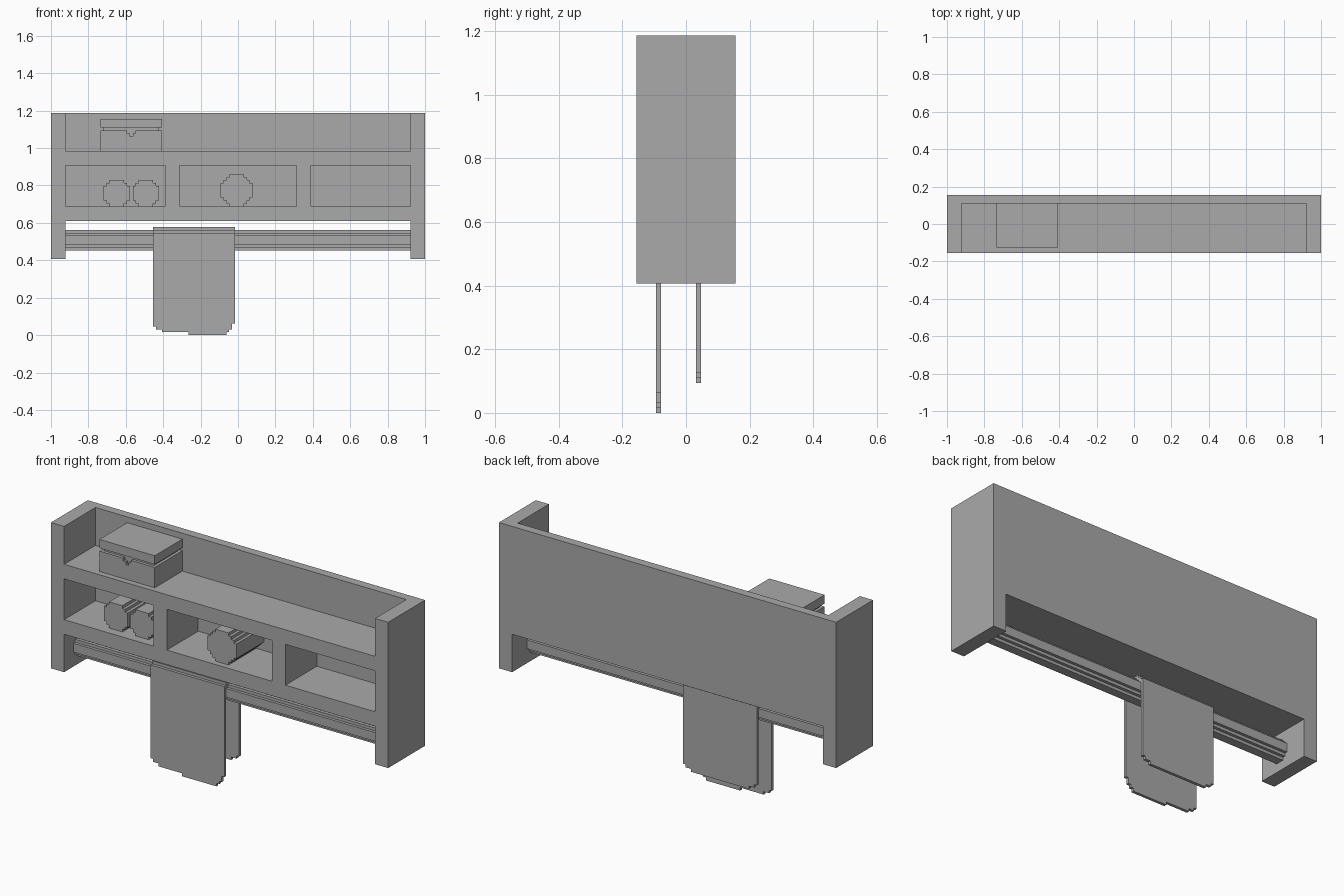
import bpy
import bmesh

U = 1 / 64  # size of one block step

if "Cube" in bpy.data.objects:
    bpy.data.objects.remove(bpy.data.objects["Cube"], do_unlink=True)

grey = bpy.data.materials.new("plain grey")
grey.use_nodes = True
colour = (0.4, 0.4, 0.4, 1)
grey.diffuse_color = colour
grey.node_tree.nodes["Principled BSDF"].inputs["Base Color"].default_value = colour


def prism(name, rows, start, end, axis="y"):
    """Extrude a stepped outline; rows are (low, high, left, right), bottom up."""
    outline = []
    for low, high, left, right in rows:
        outline += [(right, low), (right, high)]
    for low, high, left, right in reversed(rows):
        outline += [(left, high), (left, low)]
    points = []
    for p in outline:
        if p not in points:
            points.append(p)
    bm = bmesh.new()
    verts = []
    for a, z in points:
        co = (a, start, z) if axis == "y" else (start, a, z)
        verts.append(bm.verts.new([c * U for c in co]))
    face = bm.faces.new(verts)
    extruded = bmesh.ops.extrude_face_region(bm, geom=[face])["geom"]
    shift = (end - start) * U
    move = (0, shift, 0) if axis == "y" else (shift, 0, 0)
    bmesh.ops.translate(bm, vec=move,
                        verts=[g for g in extruded if isinstance(g, bmesh.types.BMVert)])
    bmesh.ops.recalc_face_normals(bm, faces=bm.faces)
    mesh = bpy.data.meshes.new(name)
    bm.to_mesh(mesh)
    bm.free()
    mesh.materials.append(grey)
    obj = bpy.data.objects.new(name, mesh)
    bpy.context.collection.objects.link(obj)
    return obj


def box(name, x0, x1, y0, y1, z0, z1):
    return prism(name, [(z0, z1, x0, x1)], y0, y1)


def disc_rows(centre, bottom, size):
    """Rows of a stepped round: five wide at the ends, straight sides between."""
    flat = 3 if size == 7 else 5
    rows = []
    steps = (size - flat) // 2
    for i in range(steps):
        half = flat / 2 + i
        rows.append((bottom + i, bottom + i + 1, centre - half, centre + half))
    top = [(2 * bottom + size - h, 2 * bottom + size - l, a, b)
           for l, h, a, b in reversed(rows)]
    rows.append((bottom + steps, bottom + size - steps,
                 centre - size / 2, centre + size / 2))
    return rows + top


def cut(obj, cutters):
    """Subtract the cutters, bake the result and remove them."""
    for c in cutters:
        c.hide_render = True
        mod = obj.modifiers.new("cut", "BOOLEAN")
        mod.operation = "DIFFERENCE"
        mod.solver = "EXACT"
        mod.object = c
    depsgraph = bpy.context.evaluated_depsgraph_get()
    mesh = bpy.data.meshes.new_from_object(obj.evaluated_get(depsgraph))
    obj.modifiers.clear()
    obj.data = mesh
    for c in cutters:
        bpy.data.objects.remove(c, do_unlink=True)


# Shelf frame: open top bay, three cubbies, open space below
frame = box("shelf_frame", -64, 64, -10, 10, 26, 76)
cutters = [box("top_bay", -59, 59, -12, 7, 63, 80),
           box("lower_gap", -59, 59, -12, 12, 20, 39)]
for left, right in ((-59, -25), (-20, 20), (25, 59)):
    cutters.append(box("cubby", left, right, -12, 7, 44, 58))
cut(frame, cutters)

# Small chest with inset neck, lid and latch notch
chest = box("chest_body", -47, -26, -8, 7, 63, 70)
cut(chest, [prism("latch_notch", [(68, 69, -37, -36), (69, 72, -38, -35)], -10, -7)])
box("chest_neck", -46, -27, -7, 6, 70, 71)
box("chest_lid", -47, -26, -8, 7, 71, 74)

# Rolled towels in the cubbies
prism("small_roll_right", disc_rows(-41.5, 44, 9), -7, 7)
prism("small_roll_left", disc_rows(-31.5, 44, 9), -7, 7)
prism("large_roll", disc_rows(-0.5, 44, 11), -8, 7)

# Hanging rail
prism("rail", disc_rows(-1.5, 29, 7), -59, 59, "x")

# Towel draped over the rail
prism("towel_front", [(0, 1, -17, -4), (1, 2, -26, -3), (2, 3, -28, -2),
                      (3, 4, -29, -2), (4, 35, -29, -1)], -6, -5)
prism("towel_back", [(6, 7, -26, -4), (7, 8, -28, -2), (8, 35, -29, -1)], 2, 3)
prism("towel_fold", [(34, 36, -5, 2), (36, 37, -4, 1)], -29, -1, "x")
